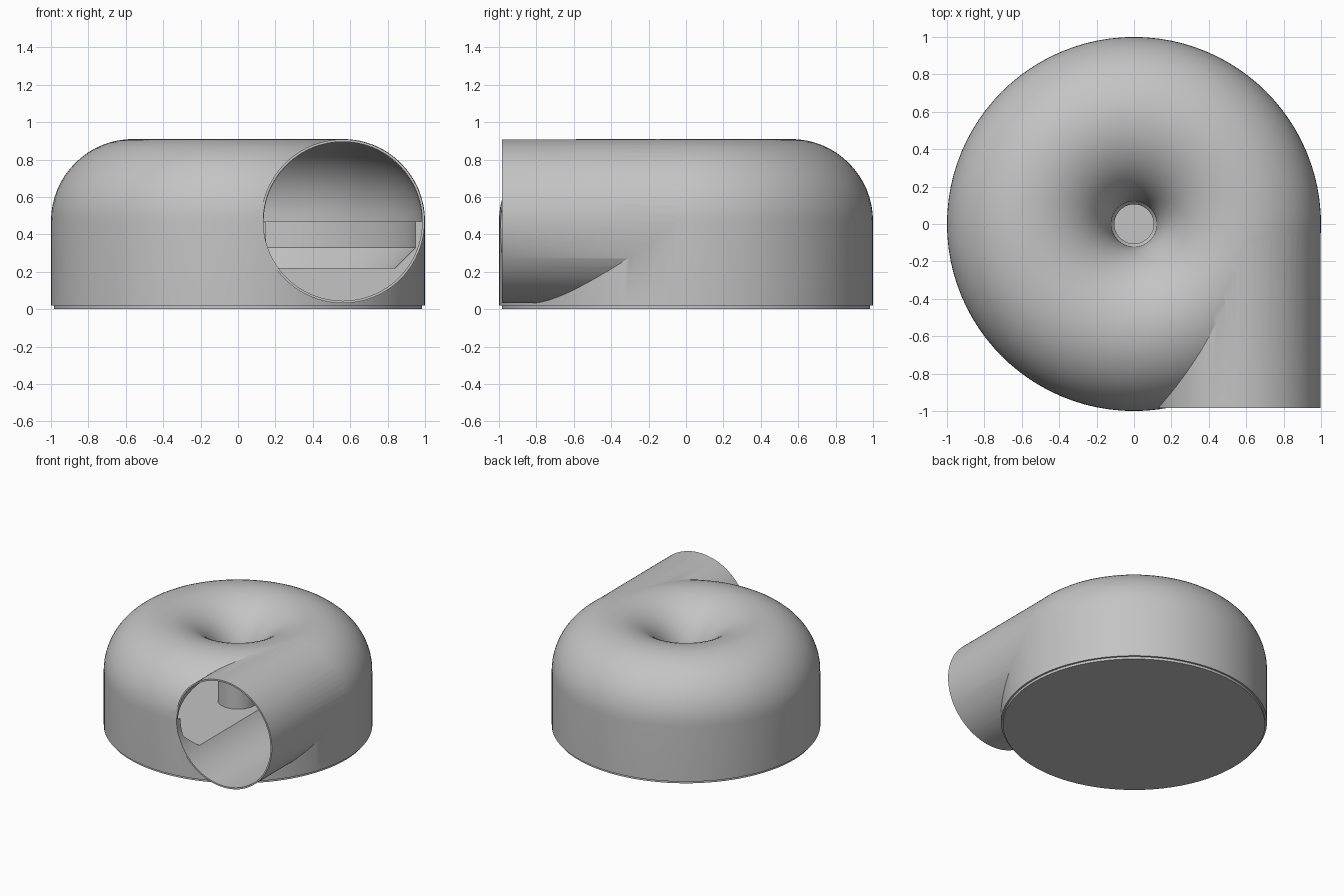
import bpy, bmesh
from math import sin, cos, pi, radians
from mathutils import Matrix, Vector

if "Cube" in bpy.data.objects:
    bpy.data.objects.remove(bpy.data.objects["Cube"])

RING, TUBE, MID = 0.56, 0.44, 0.47   # ring radius, tube radius, tube centre height
END = -0.985                         # mouth of the outlet

grey = bpy.data.materials.new("plain grey")
grey.use_nodes = True
colour = (0.55, 0.55, 0.55, 1)
grey.diffuse_color = colour
grey.node_tree.nodes["Principled BSDF"].inputs["Base Color"].default_value = colour


def finish(name, bm):
    bmesh.ops.recalc_face_normals(bm, faces=bm.faces)
    mesh = bpy.data.meshes.new(name)
    bm.to_mesh(mesh)
    bm.free()
    mesh.materials.append(grey)
    ob = bpy.data.objects.new(name, mesh)
    bpy.context.collection.objects.link(ob)
    return ob


def revolve(name, profile, steps=96):
    """Spin a closed (radius, height) profile about z."""
    bm = bmesh.new()
    verts = [bm.verts.new((r, 0, z)) for r, z in profile]
    edges = [bm.edges.new((a, b)) for a, b in zip(verts, verts[1:] + verts[:1])]
    bmesh.ops.spin(bm, geom=verts + edges, cent=(0, 0, 0), axis=(0, 0, 1),
                   angle=2 * pi, steps=steps)
    bmesh.ops.remove_doubles(bm, verts=bm.verts, dist=1e-5)
    bmesh.ops.dissolve_degenerate(bm, edges=bm.edges, dist=1e-6)
    return finish(name, bm)


def tube(name, radius, y0, y1):
    """Solid cylinder along y, on the centre line of the outlet."""
    bm = bmesh.new()
    place = Matrix.Translation((RING, (y0 + y1) / 2, MID)) @ Matrix.Rotation(pi / 2, 4, 'X')
    bmesh.ops.create_cone(bm, cap_ends=True, segments=96, radius1=radius,
                          radius2=radius, depth=y1 - y0, matrix=place)
    return finish(name, bm)


def arch(radius, n=32):
    """Half circle from the outer wall over to the centre."""
    return [(RING + radius * cos(pi * i / n), MID + radius * sin(pi * i / n))
            for i in range(n + 1)]


def combine(target, other, operation):
    mod = target.modifiers.new(operation, 'BOOLEAN')
    mod.operation, mod.object, mod.solver = operation, other, 'EXACT'
    bpy.context.view_layer.objects.active = target
    bpy.ops.object.modifier_apply(modifier=mod.name)
    bpy.data.objects.remove(other)


def smooth(ob):
    bpy.ops.object.select_all(action='DESELECT')
    ob.select_set(True)
    bpy.context.view_layer.objects.active = ob
    bpy.ops.object.shade_smooth_by_angle(angle=radians(30))


# Ring-topped housing with a blind centre well
housing = revolve("housing", [(0, 0.02), (1, 0.02)] + arch(TUBE)
                  + [(0.105, 0.45), (0.105, 0.22), (0, 0.22)])

# Straight outlet leaving the ring sideways
combine(housing, tube("outlet", TUBE - 0.002, END, 0), 'UNION')

# Hollow chamber with a thicker lower wall and a sloped floor edge
combine(housing, revolve("chamber", [(0.15, 0.22), (0.84, 0.22), (0.95, 0.33), (0.95, MID)]
                         + arch(TUBE - 0.017) + [(0.15, MID - 0.01)]), 'DIFFERENCE')
combine(housing, tube("bore", TUBE - 0.015, -1.2, 0), 'DIFFERENCE')
smooth(housing)

# Slightly narrower base plate
base = revolve("base_plate", [(0, 0), (0.985, 0), (0.985, 0.03), (0, 0.03)])
smooth(base)
